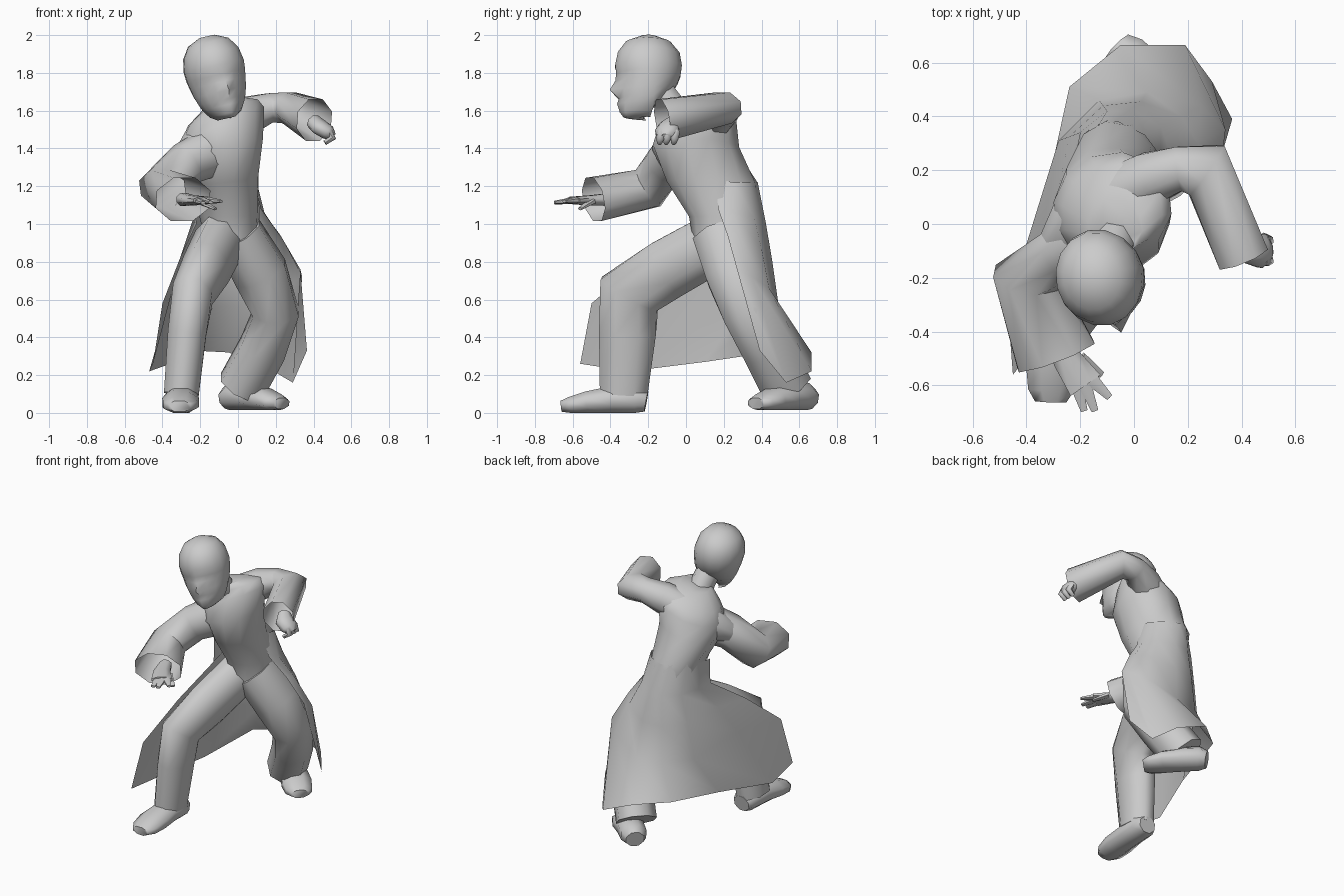
import bpy, bmesh
from math import sin, cos, pi, radians
from mathutils import Vector, Matrix


def loft(name, rings, closed=True, caps=(True, True), angle=62):
    """Skin a list of equally long point rings."""
    bm = bmesh.new()
    rows = [[bm.verts.new(p) for p in ring] for ring in rings]
    n = len(rows[0])
    for a, b in zip(rows, rows[1:]):
        for i in range(n if closed else n - 1):
            j = (i + 1) % n
            bm.faces.new((a[i], a[j], b[j], b[i]))
    if closed:
        for row, cap in zip((rows[0], rows[-1]), caps):
            if cap:
                bm.faces.new(row)
    bmesh.ops.recalc_face_normals(bm, faces=bm.faces)
    mesh = bpy.data.meshes.new(name)
    bm.to_mesh(mesh)
    bm.free()
    mesh.shade_smooth()
    mesh.set_sharp_from_angle(angle=radians(angle))
    ob = bpy.data.objects.new(name, mesh)
    bpy.context.collection.objects.link(ob)
    return ob


def limb(name, path, ref, n=8, caps=(True, True), floor=None):
    """Tube along (x, y, z, ra, rb) stations; ra lies across ref and the path."""
    pts = [Vector(s[:3]) for s in path]
    rings = []
    for i, s in enumerate(path):
        t = Vector()
        if i > 0:
            t += (pts[i] - pts[i - 1]).normalized()
        if i < len(pts) - 1:
            t += (pts[i + 1] - pts[i]).normalized()
        t.normalize()
        u = Vector(ref).cross(t).normalized()
        v = t.cross(u)
        ring = []
        for k in range(n):
            a = 2 * pi * (k + .5) / n
            p = pts[i] + (u * s[3] * cos(a) + v * s[4] * sin(a)) * 1.05
            if floor is not None:
                p.z = max(p.z, floor)
            ring.append(p)
        rings.append(ring)
    return loft(name, rings, caps=caps)


X, Z = (1, 0, 0), (0, 0, 1)

# Torso: centre, half width, half depth, turn, sideways slope
torso = [(-.03, .2, .9, .14, .16, 0, 0), (-.045, .21, 1.04, .16, .195, 5, 0),
         (-.065, .14, 1.22, .175, .245, 10, .1), (-.08, .05, 1.4, .21, .24, 20, .25),
         (-.08, .06, 1.53, .225, .205, 22, .4), (-.08, .05, 1.59, .19, .17, 22, .38),
         (-.07, -.01, 1.645, .1, .11, 22, .25)]
rings = []
for x, y, z, a, b, turn, slope in torso:
    c, s = cos(radians(turn)), sin(radians(turn))
    ring = []
    for k in range(12):
        p, q = a * cos(k * pi / 6), b * sin(k * pi / 6)
        dx, dy = p * c - q * s, p * s + q * c
        ring.append((x + dx, y + dy, z + slope * dx))
    rings.append(ring)
loft("coat_body", rings)

# Head: height, half width, front, back, extra on the midline (nose, lips, chin)
head = [(-.225, .045, .13, -.05, .005), (-.2, .085, .145, -.01, .01),
        (-.155, .115, .15, .04, .02), (-.125, .128, .155, .08, .005),
        (-.08, .143, .16, .13, .05), (-.03, .153, .155, .16, .025),
        (.01, .16, .165, .175, .01), (.06, .163, .18, .182, 0),
        (.13, .15, .165, .17, 0), (.19, .11, .12, .12, 0), (.222, .04, .04, .04, 0)]
turn = (Matrix.Translation((-.115, -.2, 1.777)) @ Matrix.Rotation(radians(-13), 4, 'Y')
        @ Matrix.Rotation(radians(14), 4, 'Z'))
rings = []
for z, w, f, b, nose in head:
    ring = []
    for k in range(16):
        a = 2 * pi * k / 16
        y = -f * cos(a) if cos(a) > 0 else -b * cos(a)
        ring.append(turn @ Vector((w * sin(a), y - (nose if k == 0 else 0), z)))
    rings.append(ring)
loft("head", rings)
limb("neck", [(-.06, -.02, 1.54, .08, .08), (-.09, -.15, 1.72, .075, .075)], X)

# Open coat skirt: rows from left front edge, around the back, to right front edge
back = [(.08, .16, 1.24), (.1, .25, 1.22), (.04, .33, 1.22), (-.06, .38, 1.22),
        (-.13, .37, 1.22), (-.21, .29, 1.22), (-.24, .18, 1.2), (-.23, .06, 1.18)]
waist = [(.12, .17, 1.08), (.14, .25, 1.06), (.1, .36, 1.04), (0, .42, 1.02),
         (-.1, .42, 1.02), (-.2, .34, 1.02), (-.24, .2, 1.02), (-.22, .04, 1.0)]
knee = [(.33, .27, .76), (.34, .35, .72), (.25, .44, .66), (.05, .49, .57),
        (-.13, .46, .56), (-.28, .31, .57), (-.35, -.08, .64), (-.4, -.5, .58)]
hem = [(.365, .39, .33), (.29, .53, .16), (.19, .665, .22), (-.05, .665, .32),
       (-.24, .51, .33), (-.33, .1, .27), (-.47, -.3, .22), (-.45, -.56, .26)]
thigh = [Vector(a).lerp(Vector(b), .5) + Vector((0, 0, .02)) for a, b in zip(waist, knee)]
loft("coat_skirt", [back, waist, thigh, knee, hem], closed=False)

# Trouser legs
limb("front_leg", [(-.1, .15, .9, .16, .13), (-.17, -.1, .76, .165, .125),
                   (-.24, -.3, .63, .175, .11), (-.27, -.31, .42, .155, .105),
                   (-.3, -.33, .1, .13, .095)], X)
limb("rear_leg", [(.0, .19, .95, .16, .13), (.12, .26, .74, .16, .145),
                  (.2, .33, .53, .14, .125), (.13, .43, .34, .14, .125),
                  (.02, .53, .14, .14, .125)], X)


# Shoes: heel to toe along a ground direction
def shoe(name, heel, toe, lift):
    h, t = Vector(heel), Vector(toe)
    path = []
    for f, z, w, r in [(0, .06, .06, .055), (.12, .07, .085, .075), (.4, .07, .088, .075),
                       (.7, .055, .1, .06), (.9, .04, .088, .045), (1, .035, .06, .03)]:
        p = h.lerp(t, f)
        path.append((p.x, p.y, z + lift, w, r))
    limb(name, path, Z, floor=lift)


shoe("front_shoe", (-.29, -.21), (-.31, -.66), 0)
shoe("rear_shoe", (-.06, .66), (.23, .37), .015)

# Sleeves, open at the cuffs
limb("right_sleeve", [(-.12, -.02, 1.39, .12, .13), (-.27, -.11, 1.32, .105, .115),
                      (-.4, -.2, 1.19, .125, .115), (-.29, -.49, 1.13, .155, .12)],
     Z, caps=(True, False))
limb("right_shoulder", [(-.1, .06, 1.44, .14, .12), (-.21, .0, 1.4, .12, .11),
                        (-.29, -.08, 1.33, .07, .07)], Z)
limb("left_sleeve", [(-.06, .11, 1.52, .11, .1), (.06, .17, 1.58, .1, .1),
                     (.17, .205, 1.615, .085, .08),
                     (.27, .2, 1.615, .115, .085), (.405, -.125, 1.55, .1, .115)],
     Z, caps=(True, False))

# Right hand: flat palm with slightly spread fingers
limb("right_palm", [(-.29, -.4, 1.13, .04, .035), (-.25, -.5, 1.125, .055, .028),
                    (-.18, -.6, 1.125, .07, .02)], Z)
for i, (a, b) in enumerate([((-.22, -.58, 1.125), (-.185, -.695, 1.112)),
                            ((-.185, -.59, 1.125), (-.145, -.695, 1.115)),
                            ((-.155, -.58, 1.125), (-.09, -.645, 1.12)),
                            ((-.2, -.5, 1.12), (-.12, -.56, 1.08))]):
    limb("right_finger_%d" % (i + 1), [(*a, .028, .018), (*b, .014, .008)], Z, n=6)

# Left hand: loosely curled
limb("left_fist", [(.4, -.05, 1.54, .04, .04), (.43, -.09, 1.515, .06, .04),
                   (.475, -.1, 1.485, .065, .04), (.5, -.1, 1.46, .04, .025)], Z)
for i, y in enumerate((-.055, -.095, -.13)):
    limb("left_finger_%d" % (i + 1), [(.48, y, 1.49, .022, .022), (.5, y - .005, 1.455, .02, .02),
                                      (.46, y - .01, 1.43, .014, .014)], (0, 1, 0), n=6)
